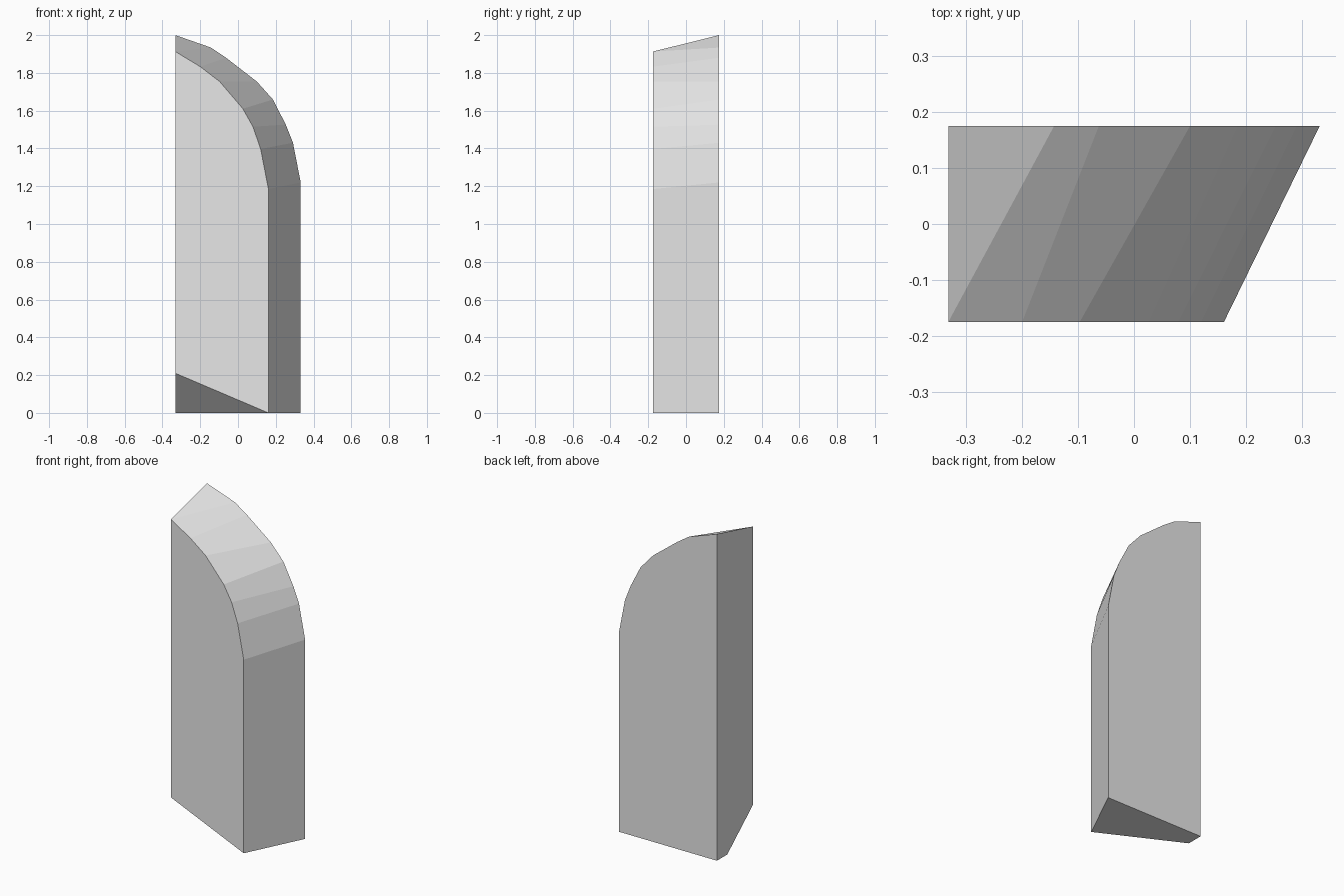
import bpy
import bmesh

cube = bpy.data.objects.get("Cube")
if cube:
    bpy.data.objects.remove(cube, do_unlink=True)

# Plain grey material
grey = bpy.data.materials.new("plain_grey")
grey.use_nodes = True
colour = (0.8, 0.8, 0.8, 1)
grey.diffuse_color = colour
grey.node_tree.nodes["Principled BSDF"].inputs["Base Color"].default_value = colour

LEFT, DEPTH = -0.332, 0.175

# Matching points along the curved shoulder, top to bottom (x, z)
front_curve = [(LEFT, 1.913), (-0.2, 1.833), (-0.097, 1.754), (0.026, 1.61),
               (0.079, 1.515), (0.12, 1.397), (0.161, 1.185), (0.161, 0)]
back_curve = [(-0.143, 1.934), (-0.063, 1.88), (0.1, 1.754), (0.185, 1.659),
              (0.253, 1.526), (0.291, 1.43), (0.332, 1.22), (0.332, 0)]

bm = bmesh.new()
front = [bm.verts.new((x, -DEPTH, z)) for x, z in front_curve]
back = [bm.verts.new((x, DEPTH, z)) for x, z in back_curve]
peak = bm.verts.new((LEFT, DEPTH, 2))
back_foot = bm.verts.new((LEFT, DEPTH, 0))
front_foot = bm.verts.new((LEFT, -DEPTH, 0.21))
cut_foot = bm.verts.new((LEFT, 0.075, 0))

# Curved shoulder and slanted side wall
for i in range(len(front) - 1):
    bm.faces.new((front[i], front[i + 1], back[i + 1], back[i]))
bm.faces.new((peak, front[0], back[0]))

# Front, back and straight side
bm.faces.new(front + [front_foot])
bm.faces.new([peak] + back + [back_foot])
bm.faces.new((peak, back_foot, cut_foot, front_foot, front[0]))

# Base and the sloping cut under the front corner
bm.faces.new((back[-1], front[-1], cut_foot, back_foot))
bm.faces.new((front[-1], front_foot, cut_foot))
bmesh.ops.recalc_face_normals(bm, faces=bm.faces)

mesh = bpy.data.meshes.new("rounded_slab")
bm.to_mesh(mesh)
bm.free()
mesh.materials.append(grey)
bpy.context.collection.objects.link(bpy.data.objects.new("rounded_slab", mesh))
